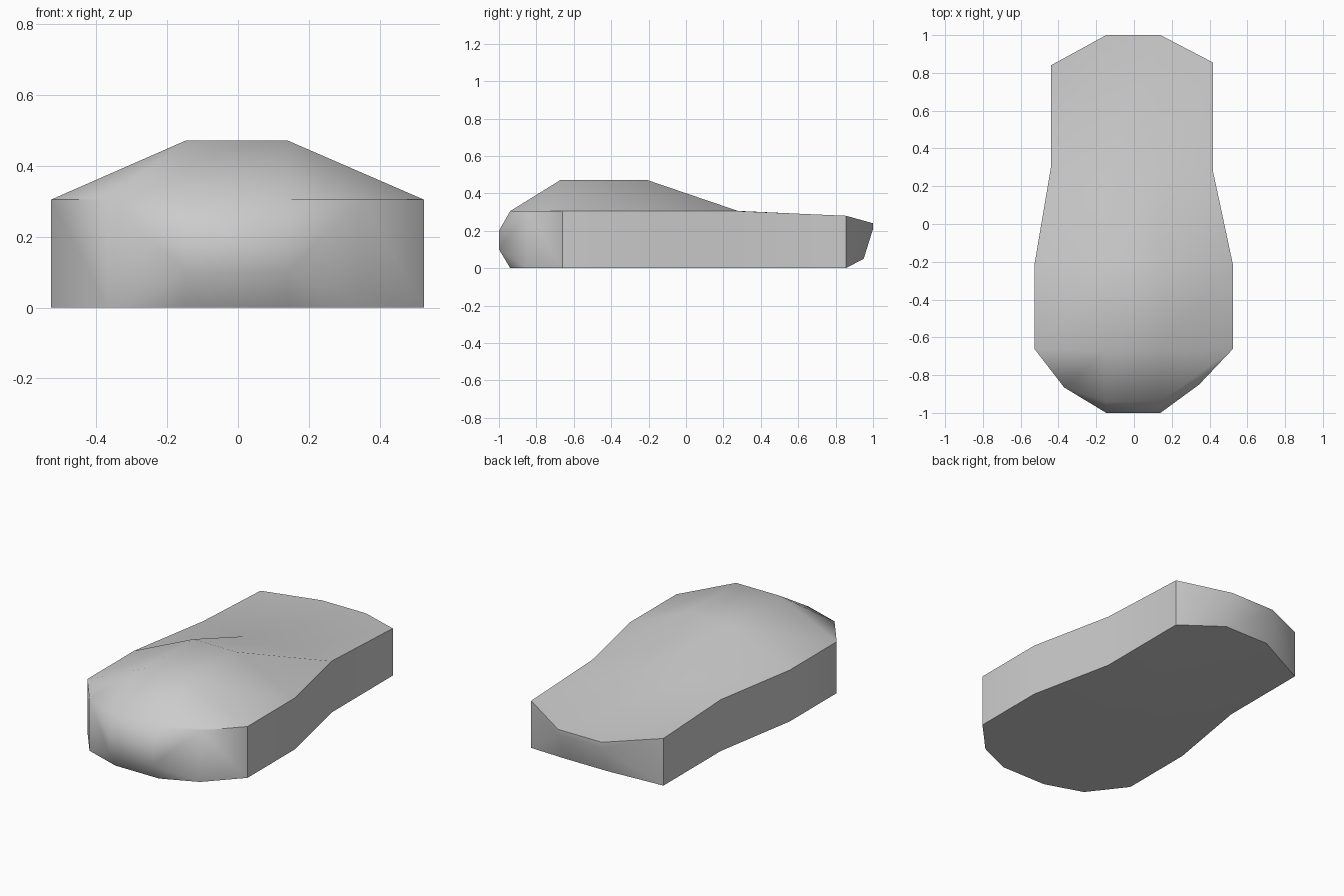
import bpy, bmesh, math

if "Cube" in bpy.data.objects:
    bpy.data.objects.remove(bpy.data.objects["Cube"])

CL, CR = -0.147, 0.14   # inner columns shared by every cross-section

# cross-sections: left x, left y, right x, right y, centre y (top), edge z,
# centre z (top), centre y (bottom), centre z (bottom)
SECTIONS = [
    (-0.37, -0.865, 0.345, -0.85, -0.94, 0.305, 0.305, -0.94, 0.0),
    (-0.528, -0.66, 0.525, -0.66, -0.67, 0.305, 0.472, -0.66, 0.0),
    (-0.528, -0.22, 0.525, -0.22, -0.21, 0.305, 0.472, -0.22, 0.0),
    (-0.44, 0.30, 0.418, 0.28, 0.27, 0.305, 0.305, 0.28, 0.0),
    (-0.44, 0.84, 0.418, 0.855, 1.0, 0.28, 0.24, 0.95, 0.05),
]

bm = bmesh.new()


def ring(s):
    lx, ly, rx, ry, ty, ez, tz, by, bz = s
    pts = [(lx, ly, ez), (CL, ty, tz), (CR, ty, tz), (rx, ry, ez),
           (rx, ry, 0), (CR, by, bz), (CL, by, bz), (lx, ly, 0)]
    return [bm.verts.new(p) for p in pts]


def end_cap(r, mids):
    """Close an end with a curved centre strip and fans to the two corners."""
    left = [r[1]] + [bm.verts.new((CL, y, z)) for y, z in mids] + [r[6]]
    right = [r[2]] + [bm.verts.new((CR, y, z)) for y, z in mids] + [r[5]]
    for i in range(len(left) - 1):
        bm.faces.new((left[i], right[i], right[i + 1], left[i + 1]))
    for col, top, bot in ((left, r[0], r[7]), (right, r[3], r[4])):
        bm.faces.new((top, col[0], col[1]))
        bm.faces.new([top] + col[1:-1] + [bot])
        bm.faces.new((bot, col[-2], col[-1]))


# body skin between cross-sections
rings = [ring(s) for s in SECTIONS]
for a, b in zip(rings, rings[1:]):
    for i in range(8):
        j = (i + 1) % 8
        bm.faces.new((a[i], a[j], b[j], b[i]))

# rounded front and tapered back
end_cap(rings[0], [(-1.0, 0.2), (-1.0, 0.1)])
end_cap(rings[-1], [(1.0, 0.21)])
bmesh.ops.recalc_face_normals(bm, faces=bm.faces)

mesh = bpy.data.meshes.new("mouse_body")
bm.to_mesh(mesh)
bm.free()
body = bpy.data.objects.new("mouse_body", mesh)
bpy.context.collection.objects.link(body)
bpy.context.view_layer.objects.active = body
body.select_set(True)
bpy.ops.object.shade_smooth_by_angle(angle=math.radians(40))
